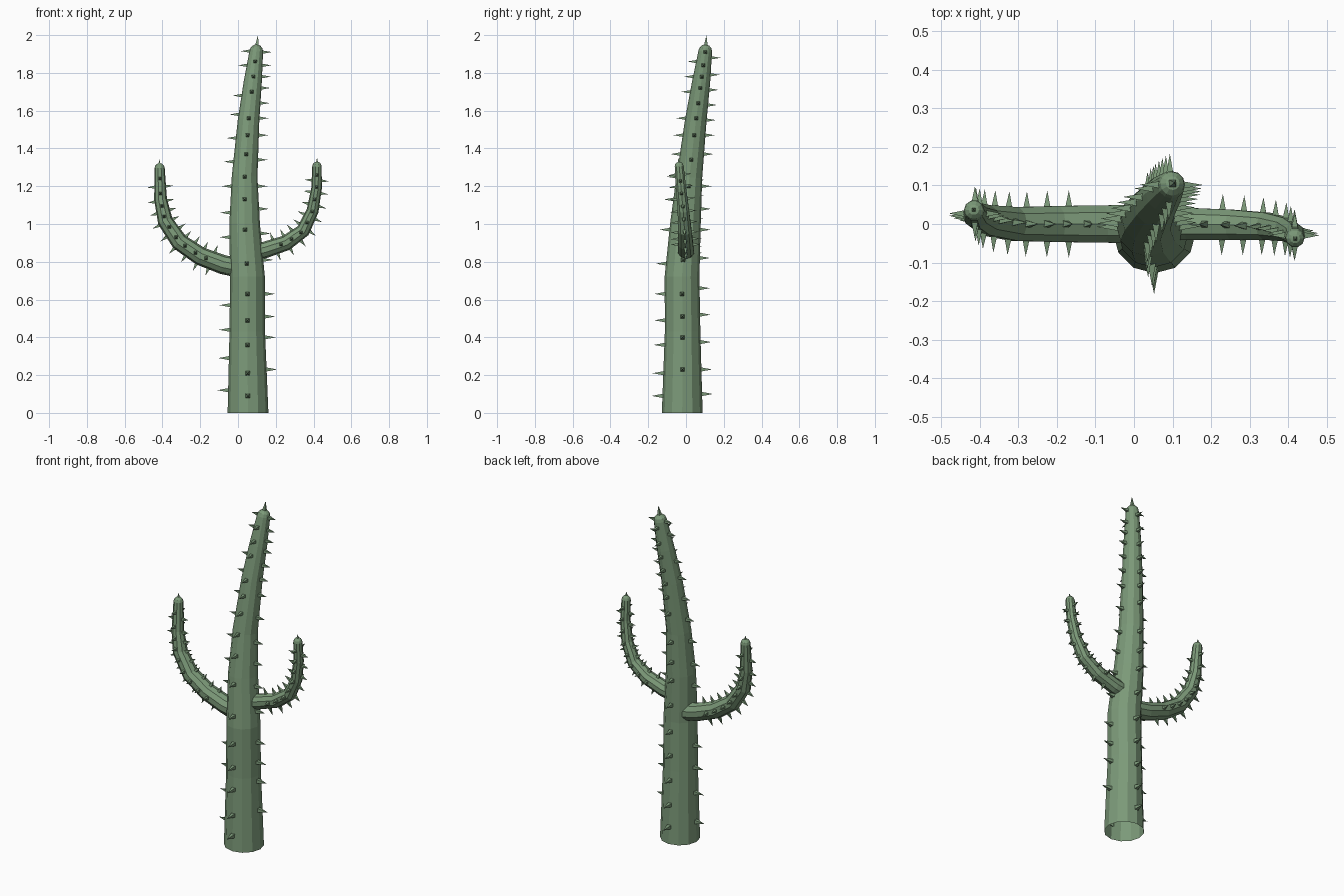
import bpy, bmesh
from math import sin, cos, pi
from mathutils import Vector

if "Cube" in bpy.data.objects:
    bpy.data.objects.remove(bpy.data.objects["Cube"])

green = bpy.data.materials.new("cactus_green")
green.diffuse_color = (0.20, 0.32, 0.19, 1)
green.use_nodes = True
green.node_tree.nodes["Principled BSDF"].inputs["Base Color"].default_value = green.diffuse_color


def finish(bm, name):
    bmesh.ops.recalc_face_normals(bm, faces=bm.faces)
    me = bpy.data.meshes.new(name)
    bm.to_mesh(me)
    bm.free()
    me.materials.append(green)
    ob = bpy.data.objects.new(name, me)
    bpy.context.collection.objects.link(ob)


def frames(path):
    """Point, radius, tangent and two cross axes at each path point."""
    pts = [Vector(p[:3]) for p in path]
    out = []
    for i, p in enumerate(pts):
        t = (pts[min(i + 1, len(pts) - 1)] - pts[max(i - 1, 0)]).normalized()
        if p.z == 0:
            t = Vector((0, 0, 1))
        u = Vector((0, 1, 0)).cross(t).normalized()
        out.append((p, path[i][3], t, u, t.cross(u)))
    return out


def tube(path, sides, name):
    """Swept stem, open at the root, with a domed tip."""
    fr = frames(path)
    rings = [(p, r, u, v) for p, r, t, u, v in fr]
    p, r, t, u, v = fr[-1]
    rings += [(p + t * r * sin(a), r * cos(a), u, v) for a in (pi / 6, pi / 3)]
    bm = bmesh.new()
    prev = None
    for c, rad, uu, vv in rings:
        ring = [bm.verts.new(c + uu * rad * cos(2 * pi * k / sides)
                             + vv * rad * sin(2 * pi * k / sides)) for k in range(sides)]
        if prev:
            for k in range(sides):
                j = (k + 1) % sides
                bm.faces.new((prev[k], prev[j], ring[j], ring[k]))
        prev = ring
    tip = bm.verts.new(p + t * r)
    for k in range(sides):
        bm.faces.new((prev[k], prev[(k + 1) % sides], tip))
    finish(bm, name)


def spine(bm, base, d, length, rad):
    """One four-sided thorn."""
    d = d.normalized()
    a = d.orthogonal().normalized()
    b = d.cross(a)
    ring = [bm.verts.new(base + a * rad * cos(k * pi / 2) + b * rad * sin(k * pi / 2))
            for k in range(4)]
    tip = bm.verts.new(base + d * length)
    for k in range(4):
        bm.faces.new((ring[k], ring[(k + 1) % 4], tip))


def sample(fr, s):
    """Blend the frames at fractional index s."""
    i = min(int(s), len(fr) - 2)
    f = s - i
    return [a * (1 - f) + b * f for a, b in zip(fr[i], fr[i + 1])]


# Trunk: x, y, z, radius
trunk = [(.053, -.02, 0, .108), (.049, -.018, .43, .094), (.05, -.021, .72, .092),
         (.035, -.003, 1.0, .081), (.035, .018, 1.25, .068), (.056, .052, 1.55, .057),
         (.078, .08, 1.75, .048), (.097, .102, 1.915, .036)]
tube(trunk, 12, "trunk")

# Trunk thorns in four columns (heights)
columns = {
    (-1, 0): [.12, .29, .44, .57, .74, .93, 1.06, 1.2, 1.33, 1.455, 1.58, 1.68, 1.84, 1.93],
    (1, 0): [.23, .4, .51, .63, .81, .95, 1.08, 1.2, 1.34, 1.47, 1.56, 1.64, 1.72, 1.78, 1.84, 1.91],
    (0, -1): [.09, .21, .36, .49, .63, .79, .97, 1.13, 1.25, 1.37, 1.47, 1.56, 1.7, 1.78, 1.86],
    (0, 1): [.1, .23, .375, .52, .66, .82, .97, 1.08, 1.2, 1.37, 1.47, 1.55, 1.63, 1.71, 1.79, 1.88]}
fr = frames(trunk)
bm = bmesh.new()
for (dx, dy), heights in columns.items():
    for z in heights:
        i = max(k for k in range(len(trunk) - 1) if trunk[k][2] <= z)
        s = i + min(1, (z - trunk[i][2]) / (trunk[i + 1][2] - trunk[i][2]))
        p, r, t, u, v = sample(fr, s)
        d = Vector((dx, dy, 0))
        spine(bm, p + d * (r - .006), d, .064 - .006 * z, .017 - .002 * z)
spine(bm, Vector((.1, .105, 1.943)), Vector((.1, .05, 1)), .057, .014)
finish(bm, "trunk_thorns")

# Arms
left = [(.02, 0, .765, .052), (-.08, 0, .785, .051), (-.2, 0, .83, .049), (-.31, 0, .905, .046),
        (-.385, .01, 1.015, .041), (-.41, .022, 1.13, .034), (-.415, .035, 1.295, .027)]
right = [(.06, 0, .85, .045), (.14, 0, .862, .044), (.255, -.002, .9, .041), (.345, -.006, .965, .037),
         (.395, -.014, 1.07, .032), (.416, -.026, 1.19, .028), (.418, -.036, 1.305, .025)]
for side, path, n in (("left", left, 9), ("right", right, 8)):
    tube(path, 10, side + "_arm")
    fr = frames(path)
    bm = bmesh.new()
    for col in range(4):
        for k in range(n):
            s = 1.5 + 4.4 * (k + .5 * (col % 2)) / n
            p, r, t, u, v = sample(fr, s)
            d = (u * cos(col * pi / 2) + v * sin(col * pi / 2)).normalized()
            spine(bm, p + d * (r - .004), d, .042, .012)
    p, r, t = fr[-1][:3]
    spine(bm, p + t * (r - .005), t, .026, .008)
    finish(bm, side + "_arm_thorns")
